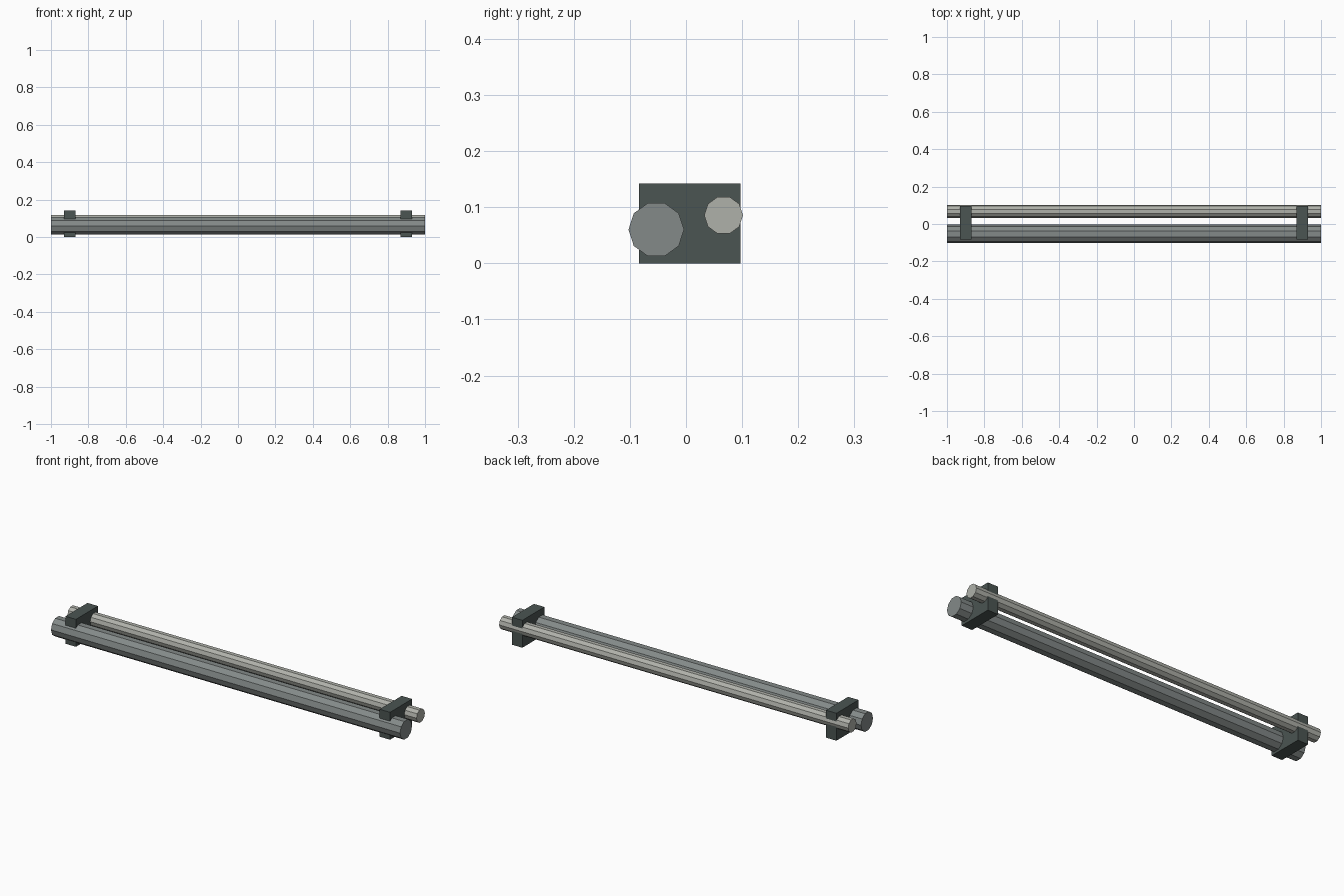
import bpy
import math

if "Cube" in bpy.data.objects:
    bpy.data.objects.remove(bpy.data.objects["Cube"], do_unlink=True)


def material(name, rgb):
    mat = bpy.data.materials.new(name)
    mat.use_nodes = True
    color = (*rgb, 1)
    mat.diffuse_color = color
    mat.node_tree.nodes["Principled BSDF"].inputs["Base Color"].default_value = color
    return mat


steel = material("grey steel", (0.23, 0.255, 0.25))
pale = material("pale metal", (0.43, 0.44, 0.40))
dark = material("dark bracket", (0.07, 0.09, 0.085))


def pipe(name, radius, y, z, mat):
    # Ten-sided rod along x, with corners pointing front and back
    bpy.ops.mesh.primitive_cylinder_add(
        vertices=10, radius=radius, depth=2,
        location=(0, y, z), rotation=(0, math.pi / 2, 0))
    obj = bpy.context.object
    obj.name = name
    obj.data.materials.append(mat)


def bracket(name, x):
    # Solid block clamping both pipes
    bpy.ops.mesh.primitive_cube_add(size=1, location=(x, 0.0065, 0.071))
    obj = bpy.context.object
    obj.name = name
    obj.scale = (0.06, 0.181, 0.142)
    bpy.ops.object.transform_apply(location=False, rotation=False, scale=True)
    obj.data.materials.append(dark)


# Pipes
pipe("large_pipe", 0.0495, -0.053, 0.06, steel)
pipe("small_pipe", 0.0345, 0.067, 0.0855, pale)

# Brackets
for side, x in (("left", 0.9), ("right", -0.9)):
    bracket(side + "_bracket", x)
